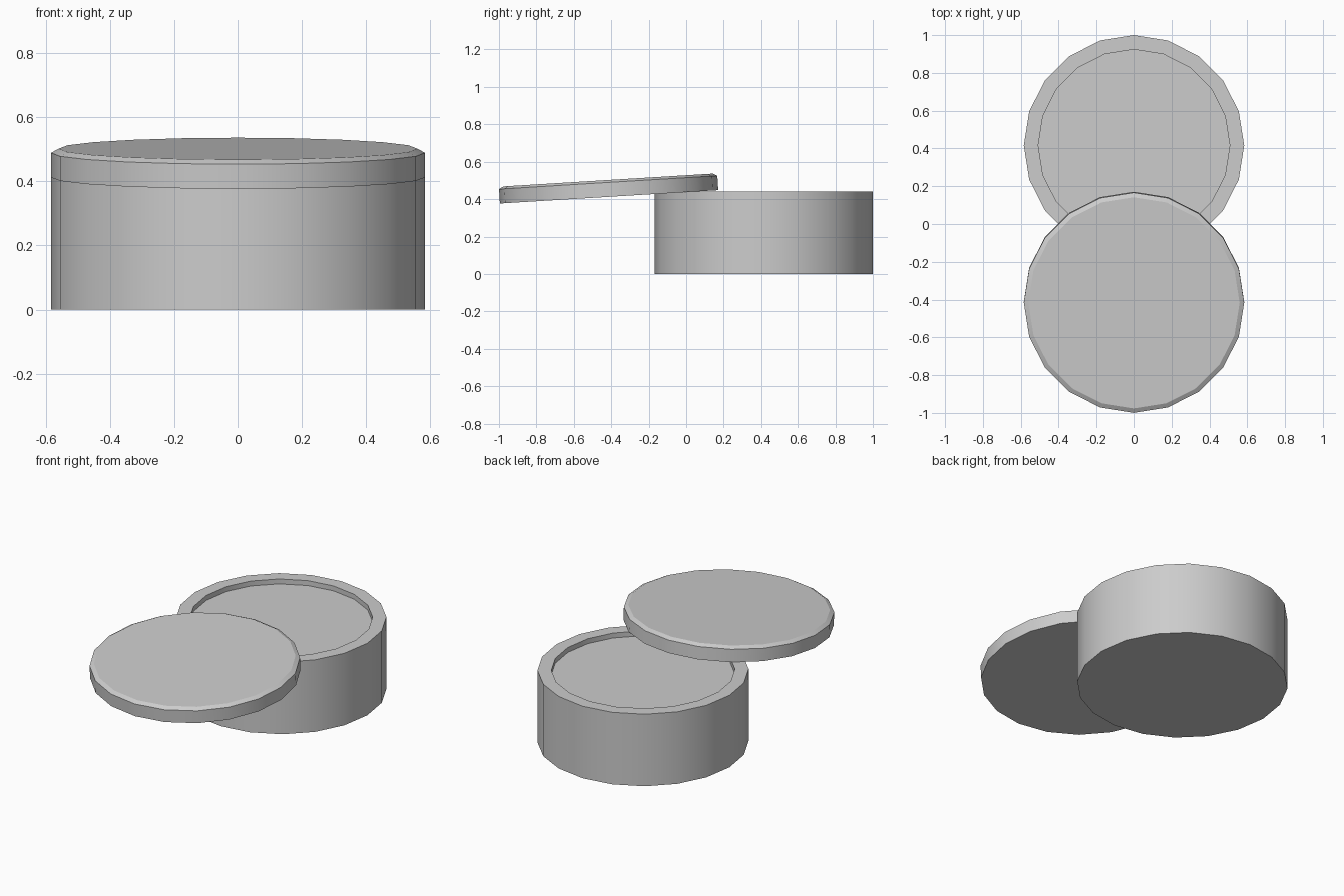
import bpy
import bmesh
from math import cos, sin, pi, radians

SIDES = 20
RADIUS = 0.584

cube = bpy.data.objects.get("Cube")
if cube:
    bpy.data.objects.remove(cube, do_unlink=True)

grey = bpy.data.materials.new("plain grey")
grey.use_nodes = True
colour = (0.604, 0.604, 0.604, 1)
grey.diffuse_color = colour
grey.node_tree.nodes["Principled BSDF"].inputs["Base Color"].default_value = colour


def turned(name, profile, location, tilt=0):
    """Closed solid of revolution from (radius, height) rings, capped at both ends."""
    bm = bmesh.new()
    rings = []
    for r, z in profile:
        angles = [2 * pi * i / SIDES for i in range(SIDES)]
        rings.append([bm.verts.new((r * sin(a), -r * cos(a), z)) for a in angles])
    for low, high in zip(rings, rings[1:]):
        for i in range(SIDES):
            j = (i + 1) % SIDES
            bm.faces.new((low[i], low[j], high[j], high[i]))
    bm.faces.new(rings[0][::-1])
    bm.faces.new(rings[-1])
    bmesh.ops.recalc_face_normals(bm, faces=bm.faces)
    mesh = bpy.data.meshes.new(name)
    bm.to_mesh(mesh)
    bm.free()
    mesh.materials.append(grey)
    obj = bpy.data.objects.new(name, mesh)
    bpy.context.collection.objects.link(obj)
    obj.location = location
    obj.rotation_euler.x = tilt
    bpy.ops.object.select_all(action='DESELECT')
    obj.select_set(True)
    bpy.context.view_layer.objects.active = obj
    bpy.ops.object.shade_smooth_by_angle(angle=radians(22))
    return obj


# Round container with a raised rim around a shallow recess
turned("container",
       [(RADIUS, 0), (RADIUS, 0.44), (0.508, 0.44), (0.508, 0.41)],
       (0, 0.416, 0))

# Lid with a chamfered top edge, slid forward and leaning
turned("lid",
       [(RADIUS, 0), (RADIUS, 0.077), (0.56, 0.09)],
       (0, -0.412, 0.4125), radians(3.5))
